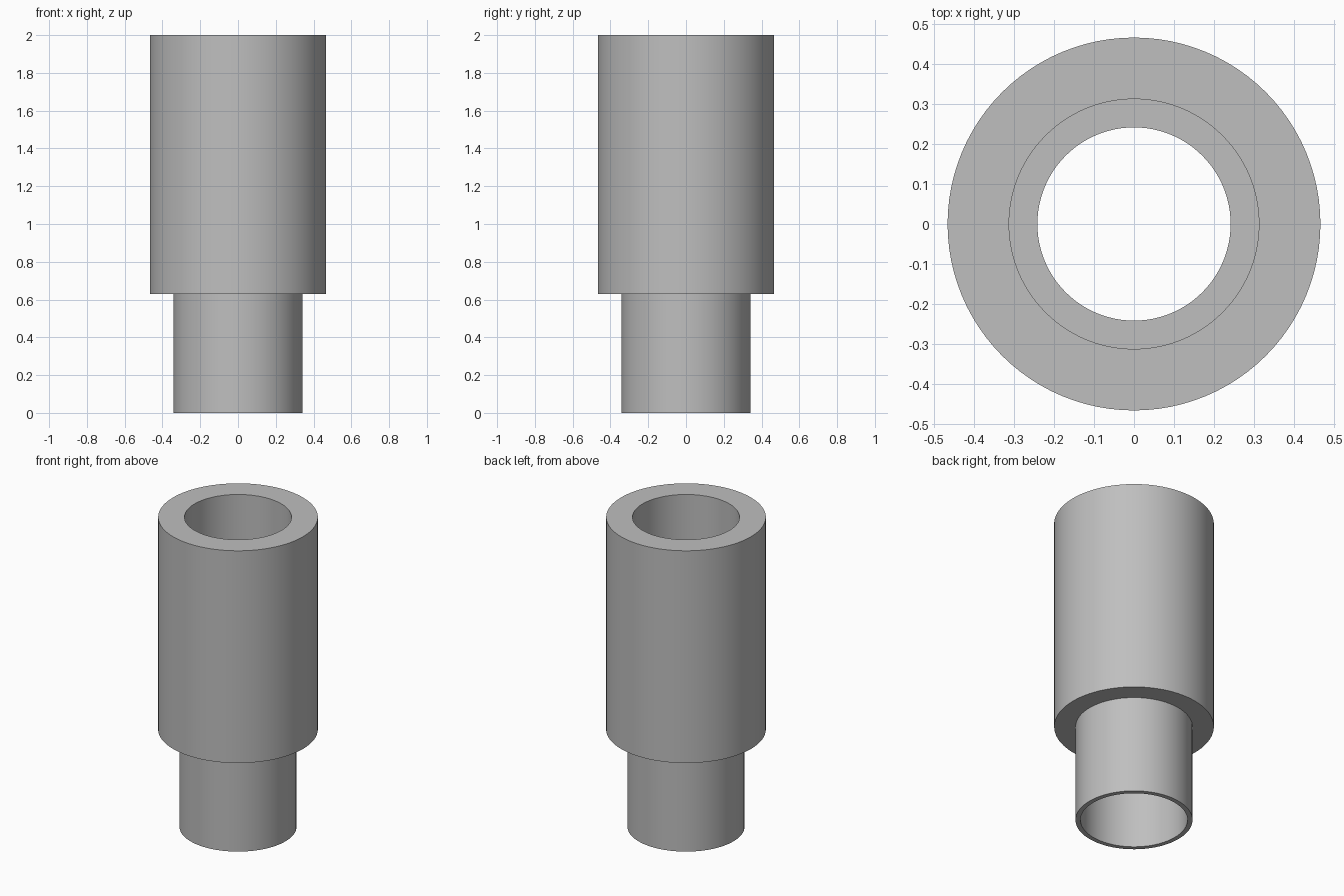
import bpy
import bmesh
from math import radians, tau
from mathutils import Matrix, Vector

cube = bpy.data.objects.get("Cube")
if cube:
    bpy.data.objects.remove(cube, do_unlink=True)

# Material
grey = bpy.data.materials.new("plain grey")
grey.use_nodes = True
colour = (0.52, 0.52, 0.52, 1.0)
grey.diffuse_color = colour
grey.node_tree.nodes["Principled BSDF"].inputs["Base Color"].default_value = colour

# Main dimensions
HEIGHT = 2.0
SHOULDER = 0.63
BODY_RADIUS = 0.467
SPIGOT_RADIUS = 0.342
SOCKET_RADIUS = 0.313
BORE_RADIUS = 0.242
COLLAR_TOP = 0.75
SEGMENTS = 96


def lathe(name, profile, material):
    """Revolve a closed (radius, height) profile around z."""
    bm = bmesh.new()
    rings = []
    for i in range(SEGMENTS):
        turn = Matrix.Rotation(tau * i / SEGMENTS, 3, "Z")
        rings.append([bm.verts.new(turn @ Vector((r, 0, z))) for r, z in profile])
    for i, ring in enumerate(rings):
        following = rings[(i + 1) % SEGMENTS]
        for j in range(len(profile)):
            k = (j + 1) % len(profile)
            bm.faces.new((ring[j], following[j], following[k], ring[k]))
    bmesh.ops.recalc_face_normals(bm, faces=bm.faces)
    mesh = bpy.data.meshes.new(name)
    bm.to_mesh(mesh)
    bm.free()
    mesh.materials.append(material)
    obj = bpy.data.objects.new(name, mesh)
    bpy.context.collection.objects.link(obj)
    bpy.ops.object.select_all(action="DESELECT")
    obj.select_set(True)
    bpy.context.view_layer.objects.active = obj
    bpy.ops.object.shade_smooth_by_angle(angle=radians(30))
    return obj


# Stepped sleeve: wide body, narrow spigot, inner collar between two sockets
lathe("stepped_sleeve", [
    (SPIGOT_RADIUS, 0),
    (SPIGOT_RADIUS, SHOULDER),
    (BODY_RADIUS, SHOULDER),
    (BODY_RADIUS, HEIGHT),
    (SOCKET_RADIUS, HEIGHT),
    (SOCKET_RADIUS, COLLAR_TOP),
    (BORE_RADIUS, COLLAR_TOP),
    (BORE_RADIUS, SHOULDER),
    (SOCKET_RADIUS, SHOULDER),
    (SOCKET_RADIUS, 0),
], grey)
